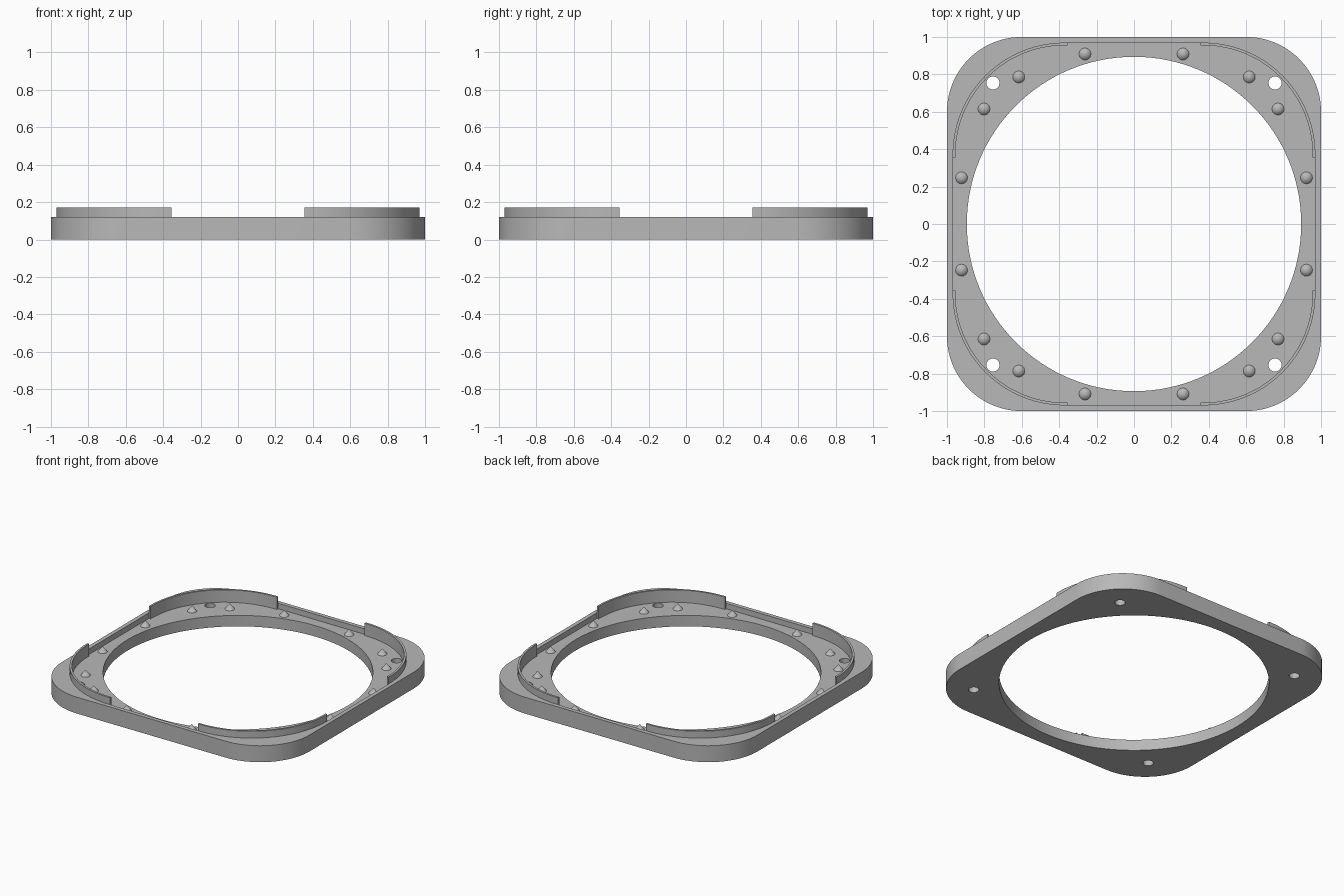
import bpy
import bmesh
from math import cos, sin, pi, radians

FLOOR, RIM, LIP = 0.08, 0.12, 0.17   # heights of recess floor, rim and lips

if "Cube" in bpy.data.objects:
    bpy.data.objects.remove(bpy.data.objects["Cube"], do_unlink=True)

grey = bpy.data.materials.new("plain grey")
grey.use_nodes = True
colour = (0.48, 0.48, 0.48, 1)
grey.diffuse_color = colour
grey.node_tree.nodes["Principled BSDF"].inputs["Base Color"].default_value = colour


def arc(cx, cy, r, start, end, n):
    return [(cx + r * cos(start + (end - start) * i / n),
             cy + r * sin(start + (end - start) * i / n)) for i in range(n + 1)]


def circle(cx, cy, r, n):
    return arc(cx, cy, r, 0, 2 * pi, n)[:-1]


def rounded_square(half, r, n=24):
    c = half - r
    points = []
    for k, (sx, sy) in enumerate([(1, 1), (-1, 1), (-1, -1), (1, -1)]):
        points += arc(sx * c, sy * c, r, k * pi / 2, (k + 1) * pi / 2, n)
    return points


def finish(name, bm):
    bmesh.ops.recalc_face_normals(bm, faces=bm.faces)
    mesh = bpy.data.meshes.new(name)
    bm.to_mesh(mesh)
    bm.free()
    mesh.materials.append(grey)
    obj = bpy.data.objects.new(name, mesh)
    bpy.context.collection.objects.link(obj)
    return obj


def prism(name, outline, z0, z1):
    bm = bmesh.new()
    face = bm.faces.new([bm.verts.new((x, y, z0)) for x, y in outline])
    extruded = bmesh.ops.extrude_face_region(bm, geom=[face])["geom"]
    top = [v for v in extruded if isinstance(v, bmesh.types.BMVert)]
    bmesh.ops.translate(bm, verts=top, vec=(0, 0, z1 - z0))
    return finish(name, bm)


def activate(obj):
    bpy.ops.object.select_all(action="DESELECT")
    obj.select_set(True)
    bpy.context.view_layer.objects.active = obj


def smooth(obj):
    activate(obj)
    bpy.ops.object.shade_smooth_by_angle(angle=radians(30))


def cut(obj, cutter):
    cutter.hide_render = True
    mod = obj.modifiers.new("cut", "BOOLEAN")
    mod.operation = "DIFFERENCE"
    mod.solver = "EXACT"
    mod.object = cutter
    activate(obj)
    bpy.ops.object.modifier_apply(modifier=mod.name)
    bpy.data.objects.remove(cutter, do_unlink=True)


CORNERS = [("back_left", 1, 1), ("back_right", -1, 1),
           ("front_right", -1, -1), ("front_left", 1, -1)]

# Frame plate with shallow recess, large bore and corner screw holes
frame = prism("frame", rounded_square(1, 0.4), 0, RIM)
cut(frame, prism("recess_cutter", rounded_square(0.97, 0.6), FLOOR, 0.3))
cut(frame, prism("bore_cutter", circle(0, 0, 0.894, 128), -0.1, 0.3))
for _, sx, sy in CORNERS:
    cut(frame, prism("screw_cutter", circle(sx * 0.754, sy * 0.754, 0.035, 32), -0.1, 0.3))
smooth(frame)

# Thin raised lip around each corner of the recess
END, CENTRE = 0.355, 0.37
for name, sx, sy in CORNERS:
    outer = [(0.97, END)] + arc(CENTRE, CENTRE, 0.6, 0, pi / 2, 24) + [(END, 0.97)]
    inner = [(0.955, END)] + arc(CENTRE, CENTRE, 0.585, 0, pi / 2, 24) + [(END, 0.955)]
    band = [(sx * x, sy * y) for x, y in outer + inner[::-1]]
    smooth(prism("lip_" + name, band, FLOOR, LIP))

# Small locating cones standing on the recess floor
bm = bmesh.new()
for _, sx, sy in CORNERS:
    side = 0.77 if sx > 0 else 0.802
    for x, y in [(0.262, 0.909), (0.616, 0.786), (side, 0.615), (0.922, 0.247)]:
        made = bmesh.ops.create_cone(bm, cap_ends=True, segments=32, radius1=0.032,
                                     radius2=0, depth=RIM - FLOOR)
        bmesh.ops.translate(bm, verts=made["verts"],
                            vec=(sx * x, sy * y, (FLOOR + RIM) / 2))
smooth(finish("locating_cones", bm))
